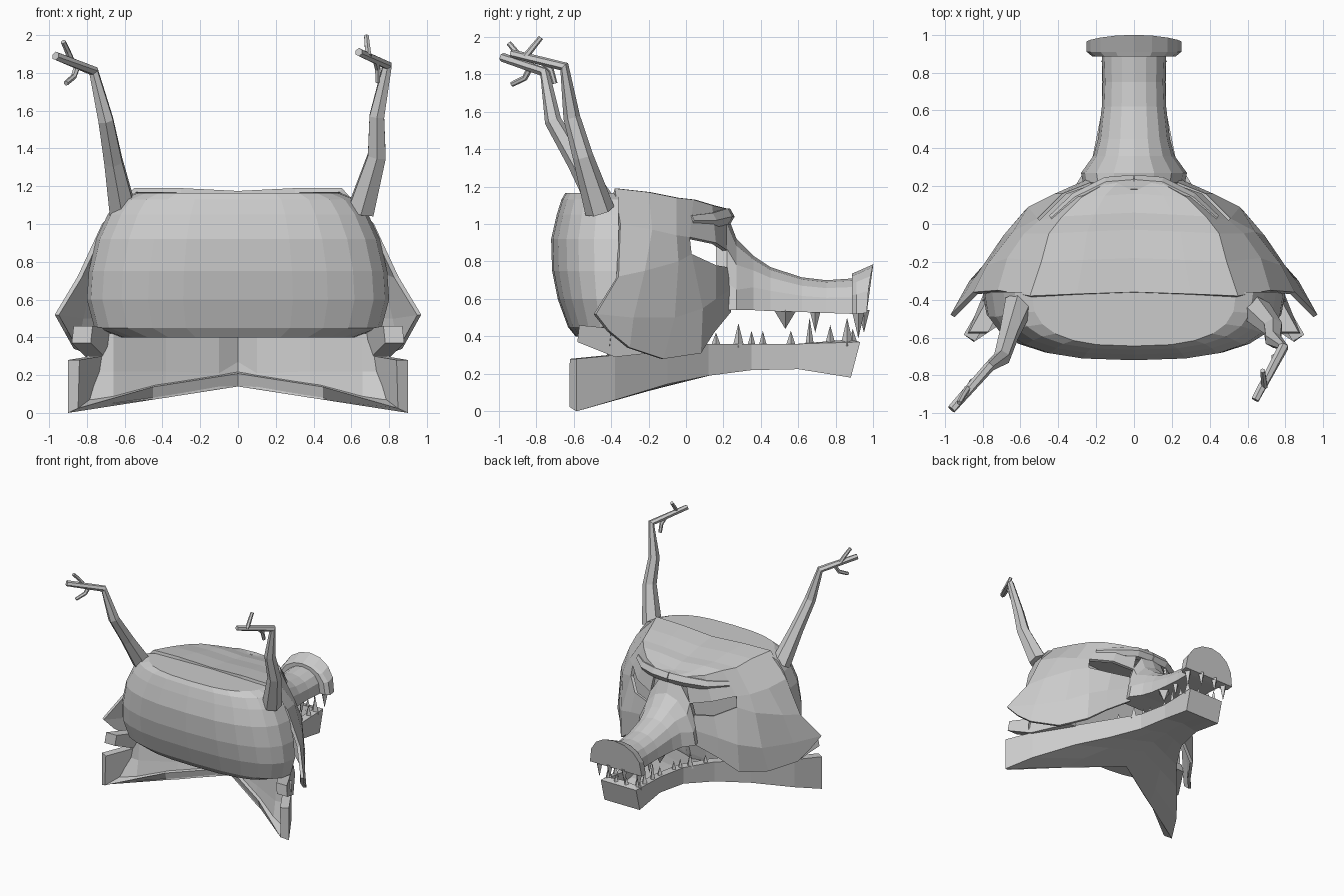
import bpy, bmesh, math
from mathutils import Vector

if "Cube" in bpy.data.objects:
    bpy.data.objects.remove(bpy.data.objects["Cube"])

bone = bpy.data.materials.new("bone_grey")
bone.diffuse_color = (0.6, 0.6, 0.6, 1)
bone.use_nodes = True
bone.node_tree.nodes["Principled BSDF"].inputs["Base Color"].default_value = bone.diffuse_color


def finish(name, bm, fix=True):
    if fix:
        bmesh.ops.recalc_face_normals(bm, faces=bm.faces)
    me = bpy.data.meshes.new(name)
    bm.to_mesh(me)
    bm.free()
    me.materials.append(bone)
    ob = bpy.data.objects.new(name, me)
    bpy.context.collection.objects.link(ob)
    return ob


def loft(bm, rings):
    """Closed tube through equal-length rings, capped at both ends."""
    vs = [[bm.verts.new(p) for p in r] for r in rings]
    n = len(vs[0])
    for a, b in zip(vs, vs[1:]):
        for k in range(n):
            bm.faces.new((a[k], a[(k + 1) % n], b[(k + 1) % n], b[k]))
    bm.faces.new(vs[0])
    bm.faces.new(vs[-1])


def sheet(bm, cols, skip=()):
    """Open grid of quads facing outwards on the +x side."""
    vs = [[bm.verts.new(p) for p in c] for c in cols]
    for i in range(len(vs) - 1):
        for j in range(len(vs[0]) - 1):
            if (i, j) not in skip:
                bm.faces.new((vs[i][j], vs[i][j + 1], vs[i + 1][j + 1], vs[i + 1][j]))
    return vs


def branch(bm, pts):
    """Six-sided tube through (x, y, z, radius) points."""
    P = [Vector(p[:3]) for p in pts]
    out = []
    for i, p in enumerate(P):
        d = (P[min(i + 1, len(P) - 1)] - P[max(i - 1, 0)]).normalized()
        u = d.cross(Vector((0, 0, 1) if abs(d.x) > .7 else (1, 0, 0))).normalized()
        v = d.cross(u)
        r = pts[i][3]
        out.append([p + r * (u * math.cos(k * math.pi / 3) + v * math.sin(k * math.pi / 3))
                    for k in range(6)])
    loft(bm, out)


def mirror(ob, thick=0, offset=-1):
    m = ob.modifiers.new("mirror", 'MIRROR')
    m.merge_threshold = 0.002
    if thick:
        s = ob.modifiers.new("thickness", 'SOLIDIFY')
        s.thickness = thick
        s.offset = offset


# Rounded back of the head: stacked half-oval rings
rings = []
for z, w, yb in [(.40, .62, -.59), (.45, .76, -.63), (.6, .80, -.685), (.75, .79, -.715),
                 (.92, .75, -.72), (1.05, .69, -.69), (1.13, .63, -.665), (1.165, .54, -.645)]:
    ring = []
    for k in range(13):
        a = math.pi * k / 12
        c, s = math.cos(a), math.sin(a)
        x = w * math.copysign(abs(c) ** .75, c)
        ring.append((x, -.36 + (yb + .36) * max(s, 0) ** .75, z))
    rings.append(ring)
bm = bmesh.new()
loft(bm, rings)
finish("back_of_head", bm)

# Face mask: columns from the rear edge to the nose, each brow to jaw line
columns = [
    [(.55, -.38, 1.19), (.72, -.35, 1.0), (.85, -.36, .72), (.97, -.48, .52), (.92, -.41, .43)],
    [(.49, -.20, 1.17), (.67, -.18, .97), (.78, -.22, .75), (.84, -.28, .5), (.87, -.30, .34)],
    [(.45, -.05, 1.14), (.58, -.05, .94), (.64, -.04, .8), (.69, -.06, .5), (.71, -.12, .28)],
    [(.38, .04, 1.13), (.50, .02, .93), (.51, .03, .84), (.56, .09, .55), (.57, .08, .31)],
    [(.28, .14, 1.10), (.36, .16, .90), (.38, .16, .78), (.42, .16, .6), (.42, .15, .42)],
    [(.14, .22, 1.08), (.19, .22, .86), (.23, .22, .77), (.24, .24, .65), (.24, .24, .53)],
]
full = []
for c in columns:
    x, y, z = c[0]
    full.append([(0, y + .02, z - .015), (x * .55, y + .01, z)] + c)
bm = bmesh.new()
sheet(bm, full, skip={(3, 3), (4, 3)})      # the skipped faces are the eye hole
mirror(finish("face_mask", bm, False), .025)

# Brow ridge over the eyes
bm = bmesh.new()
branch(bm, [(0, .21, 1.04, .05), (.14, .20, 1.04, .05), (.30, .125, 1.02, .045), (.43, .02, 1.02, .03)])
mirror(finish("brow_ridge", bm))


# Snout and nose disc: arched sections with a flat underside
def arch(y, w, zt, zb, p=.8, tilt=0, bulge=0):
    out = []
    for k in range(9):
        c, s = math.cos(math.pi * k / 8), max(0, math.sin(math.pi * k / 8))
        out.append((w * c, y - tilt * (1 - s) - bulge * c * c, zb + (zt - zb) * s ** p))
    return out


bm = bmesh.new()
loft(bm, [arch(*s) for s in [(.16, .24, 1.05, .54, 1.3), (.22, .27, 1.05, .54, 1.3),
                             (.27, .28, .92, .54, 1.3), (.36, .215, .83, .54, .9),
                             (.45, .19, .77, .535), (.62, .17, .715, .53),
                             (.75, .165, .70, .525), (.90, .17, .71, .52)]])
finish("snout", bm)
bm = bmesh.new()
loft(bm, [arch(.885, .22, .735, .52), arch(.91, .25, .745, .52),
          arch(1.0, .25, .785, .525, .8, .015, .02)])
finish("nose_disc", bm)

# Lower jaw: side wall and floor, rear edge of the floor cut in a V
stations = [(.90, -.585, .28, .0, -.10), (.78, -.38, .30, .06, .0), (.55, -.10, .33, .145, .12),
            (.36, .12, .36, .19, .25), (.22, .35, .36, .22, .42), (.17, .60, .36, .225, .63),
            (.17, .88, .37, .18, .88)]
cols = []
for w, y, zt, zb, yc in stations:
    zc = max(zb, .14 + .09 * min(1, (yc + .1) / .4)) if y < .85 else zb
    cols.append([(w, y + (.05 if y > .85 else 0), zt), (w, y, zb),
                 (w / 2, (y + yc) / 2, (zb + zc) / 2), (0, yc, zc)])
bm = bmesh.new()
vs = sheet(bm, cols)[-1]
top = bm.verts.new((0, .93, .37))
bm.faces.new((vs[0], vs[1], vs[2], vs[3], top))
mirror(finish("lower_jaw", bm, False), .07)

# Throat wall closing the rear of the jaw: two bands folded in a V
bm = bmesh.new()
sheet(bm, [[(0, -.02, .41), (0, -.06, .27), (0, -.10, .14)],
           [(.10, -.12, .41), (.10, -.14, .21), (.10, -.16, .13)],
           [(.38, -.25, .41), (.38, -.28, .22), (.38, -.31, .08)],
           [(.66, -.41, .42), (.66, -.43, .22), (.66, -.46, .05)],
           [(.80, -.40, .42), (.80, -.42, .22), (.80, -.52, .04)]])
mirror(finish("throat_wall", bm, False))

# Jaw hinge prongs above the notch at the rear
bm = bmesh.new()
loft(bm, [[(x + dx, y, z) for x, y, z in
           [(.83, -.57, .46), (.84, -.58, .37), (.76, -.38, .29), (.58, -.10, .32), (.60, -.15, .42)]]
          for dx in (.04, -.06)])
mirror(finish("jaw_prong", bm))

# Teeth: four-sided spikes given as x, y, base z, tip z, radius
bm = bmesh.new()
for x, y, z0, z1, r in [
        (.12, .53, .54, .44, .06), (.13, .69, .54, .42, .03), (.19, .92, .54, .39, .035),
        (.07, .95, .54, .42, .03),
        (.30, .16, .34, .42, .03), (.235, .28, .34, .47, .032), (.19, .35, .34, .43, .025),
        (.17, .41, .34, .43, .025), (.14, .56, .34, .43, .03), (.14, .66, .34, .50, .025),
        (.14, .77, .35, .46, .03), (.14, .86, .35, .50, .035), (.05, .89, .35, .44, .03)]:
    base = [bm.verts.new((x + r * cx, y + r * cy, z0)) for cx, cy in ((1, 0), (0, 1), (-1, 0), (0, -1))]
    tip = bm.verts.new((x, y, z1))
    bm.faces.new(base)
    for k in range(4):
        bm.faces.new((base[k], base[(k + 1) % 4], tip))
mirror(finish("teeth", bm))

# Antlers: tapering tubes with two twigs each, left and right differ
left = [
    [(-.61, -.43, 1.07, .08), (-.66, -.58, 1.33, .055), (-.70, -.71, 1.55, .045),
     (-.765, -.755, 1.81, .028), (-.965, -.98, 1.89, .024)],
    [(-.88, -.87, 1.86, .018), (-.90, -.90, 1.91, .016), (-.925, -.945, 1.965, .014)],
    [(-.85, -.83, 1.84, .018), (-.87, -.86, 1.78, .016), (-.91, -.93, 1.745, .014)],
]
right = [
    [(.65, -.46, 1.07, .08), (.735, -.55, 1.36, .055), (.735, -.61, 1.57, .045),
     (.79, -.65, 1.84, .028), (.64, -.93, 1.91, .022)],
    [(.69, -.86, 1.89, .018), (.685, -.82, 1.94, .016), (.68, -.775, 1.995, .014)],
    [(.73, -.77, 1.87, .018), (.74, -.72, 1.82, .016), (.74, -.70, 1.75, .014)],
]
for name, parts in (("left_antler", left), ("right_antler", right)):
    bm = bmesh.new()
    for p in parts:
        branch(bm, p)
    finish(name, bm)
